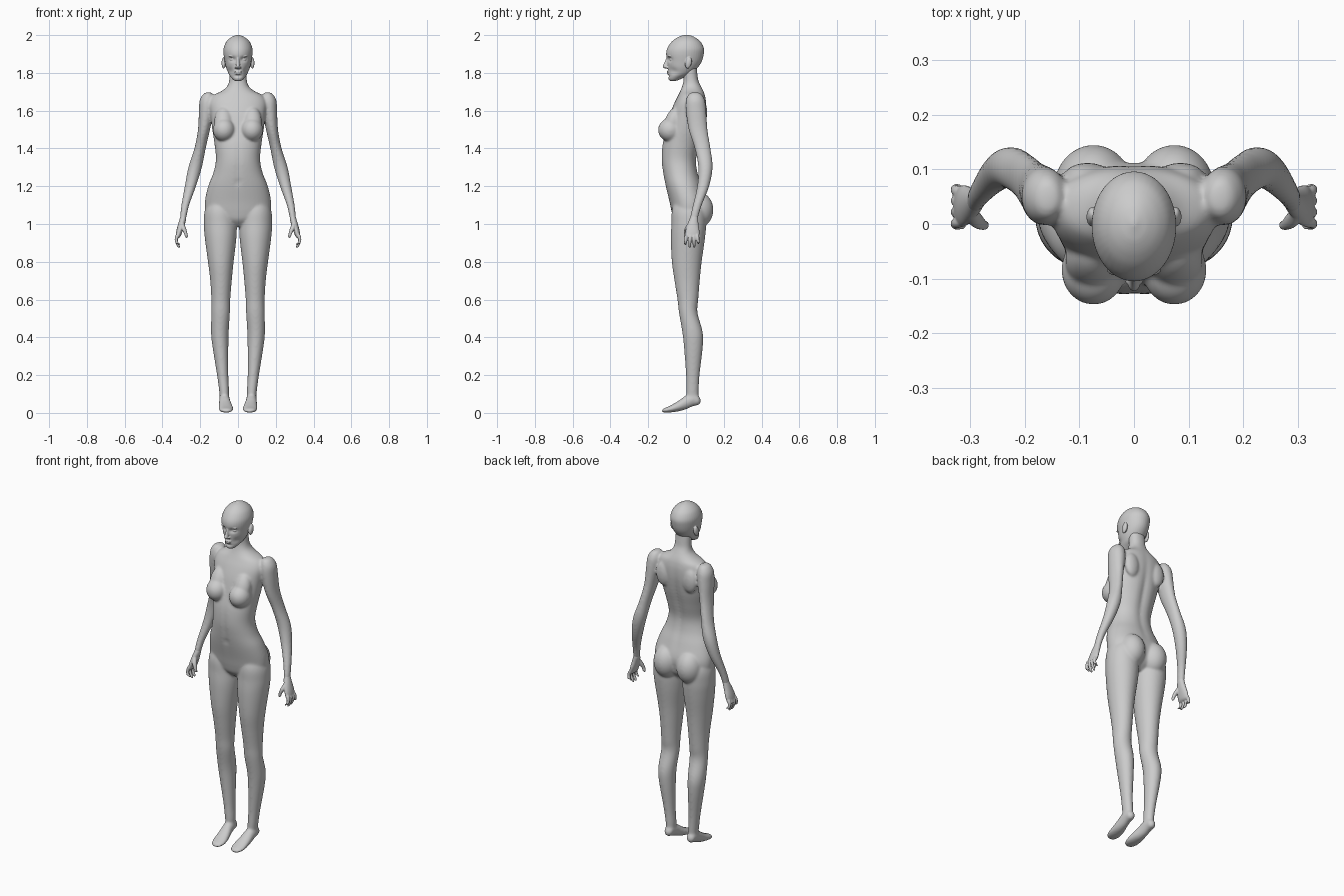
import bpy, bmesh, math
from mathutils import Vector, Matrix

SEG, SUB = 40, 5


def spline(rows):
    """Catmull-Rom interpolation of the profile rows."""
    out = []
    for i in range(len(rows) - 1):
        a, b, c, d = (rows[min(max(k, 0), len(rows) - 1)] for k in (i - 1, i, i + 1, i + 2))
        for j in range(SUB):
            t = j / SUB
            out.append([0.5 * (2 * q + (r - p) * t + (2 * p - 5 * q + 4 * r - s) * t * t
                               + (3 * q - p - 3 * r + s) * t ** 3)
                        for p, q, r, s in zip(a, b, c, d)])
    return out + [list(rows[-1])]


def loft(bm, rows, side=1, axis='z', power=1.0):
    """Rows are (centre a, centre b, station, radius a, radius b)."""
    rings, verts = [], []
    for ca, cb, t, ra, rb in spline(rows):
        ring = []
        for k in range(SEG):
            u = 2 * math.pi * k / SEG
            c, s = math.cos(u), math.sin(u)
            a = side * (ca + max(ra, .001) * math.copysign(abs(c) ** power, c))
            b = cb + max(rb, .001) * math.copysign(abs(s) ** power, s)
            ring.append(bm.verts.new((a, b, t) if axis == 'z' else (a, t, b)))
        rings.append(ring)
        verts += ring
    for r0, r1 in zip(rings, rings[1:]):
        for k in range(SEG):
            n = (k + 1) % SEG
            bm.faces.new((r0[k], r0[n], r1[n], r1[k]))
    bm.faces.new(rings[0])
    bm.faces.new(rings[-1])
    return verts


def profile(rows):
    """(z, half width, front y, back y) to loft rows."""
    return [(0, (f + b) / 2, z, w, (b - f) / 2) for z, w, f, b in rows]


def ball(bm, centre, radii, tilt=0):
    m = (Matrix.Translation(centre) @ Matrix.Rotation(tilt, 4, 'X')
         @ Matrix.Diagonal((*radii, 1)))
    bmesh.ops.create_uvsphere(bm, u_segments=32, v_segments=20, radius=1, matrix=m)


def push(verts, centre, radii, offset):
    """Soft sculpting push with gaussian falloff."""
    for v in verts:
        d = sum(((v.co[i] - centre[i]) / radii[i]) ** 2 for i in range(3))
        v.co += Vector(offset) * math.exp(-d)


def finish(bm, name, voxel, smooth):
    bmesh.ops.recalc_face_normals(bm, faces=bm.faces)
    me = bpy.data.meshes.new(name)
    bm.to_mesh(me)
    bm.free()
    ob = bpy.data.objects.new(name, me)
    bpy.context.collection.objects.link(ob)
    rm = ob.modifiers.new("fuse", 'REMESH')
    rm.mode, rm.voxel_size, rm.use_smooth_shade = 'VOXEL', voxel, True
    sm = ob.modifiers.new("soften", 'SMOOTH')
    sm.factor, sm.iterations = 0.5, smooth


# Torso and neck
bm = bmesh.new()
torso = loft(bm, profile([
    (.985, .03, -.03, .05), (1.02, .12, -.062, .09), (1.06, .168, -.075, .105),
    (1.12, .175, -.088, .112), (1.2, .158, -.108, .088), (1.27, .131, -.122, .064),
    (1.34, .117, -.13, .057), (1.42, .124, -.125, .075), (1.5, .136, -.105, .095),
    (1.58, .146, -.085, .107), (1.64, .152, -.062, .108), (1.68, .132, -.042, .102),
    (1.705, .085, -.03, .093), (1.73, .057, -.02, .08), (1.76, .047, -.013, .066),
    (1.80, .045, -.015, .06), (1.85, .044, -.015, .055)]), power=.92)
push(torso, (0, .09, 1.42), (.022, .06, .2), (0, -.012, 0))
push(torso, (0, -.125, 1.3), (.012, .04, .14), (0, .004, 0))
push(torso, (0, -.125, 1.22), (.008, .03, .012), (0, .006, 0))

for s in (1, -1):
    # Bust, buttocks, shoulder blades and collar bones
    ball(bm, (s * .074, -.084, 1.498), (.059, .064, .062))
    ball(bm, (s * .076, -.068, 1.54), (.05, .045, .085), -.35)
    ball(bm, (s * .074, .064, 1.075), (.073, .081, .095))
    ball(bm, (s * .085, .085, 1.59), (.045, .027, .07))
    # Legs
    loft(bm, [
        (.09, .01, 1.17, .04, .05), (.095, .015, 1.08, .079, .088), (.094, .015, 1.0, .087, .092),
        (.092, .01, .92, .083, .09), (.091, .004, .8, .068, .079), (.09, .006, .7, .057, .067),
        (.091, .01, .6, .05, .055), (.092, .012, .53, .049, .049), (.096, .034, .43, .047, .054),
        (.093, .039, .35, .042, .05), (.081, .036, .2, .03, .036), (.073, .034, .11, .026, .033),
        (.072, .036, .06, .022, .03)], s)
    # Feet
    loft(bm, [
        (.061, .009, -.127, .012, .006), (.062, .013, -.117, .029, .011),
        (.063, .02, -.085, .039, .018), (.066, .036, -.04, .036, .028),
        (.07, .056, 0, .03, .037), (.072, .072, .04, .027, .036),
        (.072, .066, .066, .022, .025), (.072, .064, .078, .008, .01)], s, 'y')
    # Arms
    loft(bm, [
        (.155, .047, 1.697, .01, .014), (.158, .048, 1.688, .026, .034),
        (.162, .05, 1.655, .041, .05), (.167, .053, 1.6, .04, .054),
        (.18, .064, 1.5, .032, .05), (.201, .088, 1.4, .03, .042),
        (.227, .103, 1.3, .036, .038), (.252, .091, 1.2, .03, .032),
        (.279, .06, 1.1, .021, .024), (.289, .044, 1.04, .017, .022),
        (.292, .041, 1.02, .015, .02)], s)
finish(bm, "body", .0055, 14)

# Hands
for s, name in ((1, "left_hand"), (-1, "right_hand")):
    bm = bmesh.new()
    loft(bm, [
        (.288, .046, 1.055, .012, .016), (.291, .042, 1.03, .017, .022),
        (.299, .037, 1.0, .018, .029), (.309, .034, .965, .017, .037),
        (.317, .032, .935, .013, .038), (.32, .032, .925, .006, .032)], s)
    for base, tip, end in ((.003, -.003, .888), (.023, .02, .874), (.042, .043, .875), (.06, .066, .893)):
        mid = (base + tip) / 2
        loft(bm, [(.317, base, .95, .006, .006), (.322, base, .938, .010, .010),
                  (.327, mid, .918, .0085, .0085), (.323, tip, .9, .008, .008),
                  (.314, tip, end + .006, .007, .007), (.311, tip, end, .003, .003)], s)
    loft(bm, [(.297, .024, 1.01, .009, .01), (.289, .008, .98, .013, .014),
              (.278, -.001, .953, .0095, .010), (.273, -.002, .935, .008, .008),
              (.272, -.002, .927, .003, .003)], s)
    finish(bm, name, .003, 4)

# Head
bm = bmesh.new()
SUB = 8
head = loft(bm, profile([
    (1.757, .012, -.082, -.06), (1.762, .024, -.09, -.04), (1.775, .036, -.094, -.012),
    (1.795, .05, -.094, .03), (1.825, .062, -.096, .06), (1.86, .07, -.1, .083),
    (1.9, .0765, -.105, .094), (1.93, .076, -.099, .095), (1.96, .065, -.08, .081),
    (1.98, .048, -.058, .06), (1.993, .028, -.035, .038), (1.999, .012, -.015, .02),
    (2.002, .003, -.003, .005)]))
push(head, (0, -.1, 1.783), (.025, .03, .006), (0, .005, 0))
for s in (1, -1):
    # Eye sockets, cheeks, eyes and ears
    push(head, (s * .03, -.09, 1.872), (.018, .03, .012), (0, .014, 0))
    push(head, (s * .045, -.07, 1.81), (.018, .04, .018), (-s * .004, .005, 0))
    ball(bm, (s * .03, -.076, 1.871), (.014, .011, .009))
    ball(bm, (s * .03, -.086, 1.887), (.02, .009, .004))
    ball(bm, (s * .076, .013, 1.853), (.011, .017, .031), -.25)
    ball(bm, (s * .011, -.1, 1.829), (.007, .01, .006))
# Nose
loft(bm, [(0, -.092, 1.892, .006, .008), (0, -.096, 1.875, .007, .010),
          (0, -.102, 1.855, .008, .012), (0, -.108, 1.836, .011, .015),
          (0, -.106, 1.828, .010, .014), (0, -.1, 1.822, .006, .007)])
# Lips
ball(bm, (0, -.094, 1.806), (.021, .008, .005))
ball(bm, (0, -.092, 1.796), (.018, .009, .0055))
finish(bm, "head", .003, 4)
